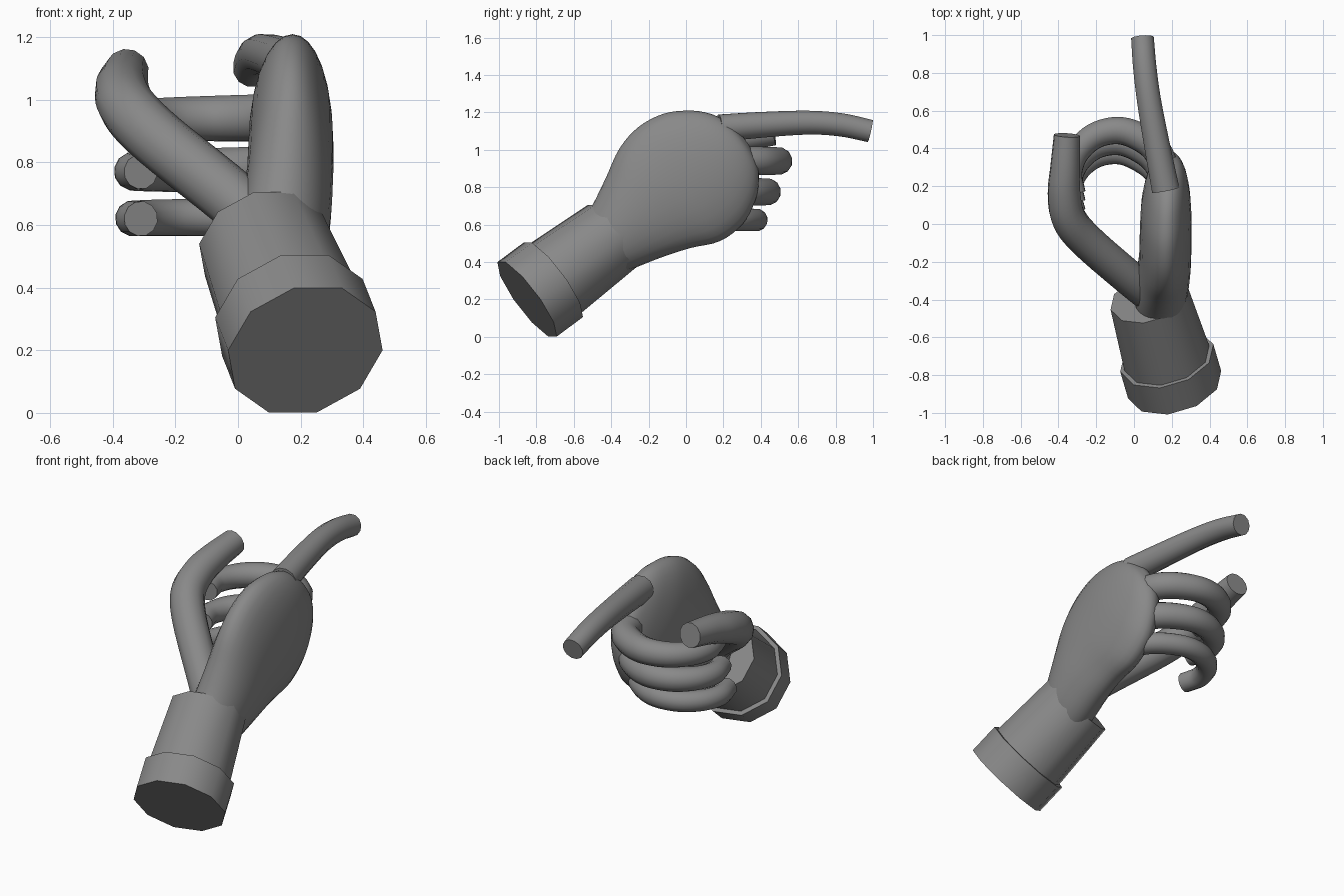
import bpy
import bmesh
from math import cos, sin, tau, radians
from mathutils import Vector

cube = bpy.data.objects.get("Cube")
if cube:
    bpy.data.objects.remove(cube, do_unlink=True)

grey = bpy.data.materials.new("plain grey")
grey.use_nodes = True
colour = (0.25, 0.25, 0.25, 1)
grey.diffuse_color = colour
grey.node_tree.nodes["Principled BSDF"].inputs["Base Color"].default_value = colour


def smooth_points(points, steps):
    """Resample a list of equal-length tuples with a Catmull-Rom spline."""
    p = [Vector(q) for q in points]
    p = [p[0] * 2 - p[1]] + p + [p[-1] * 2 - p[-2]]
    out = []
    for a, b, c, d in zip(p, p[1:], p[2:], p[3:]):
        for i in range(steps):
            t = i / steps
            out.append(0.5 * (2 * b + (c - a) * t + (2 * a - 5 * b + 4 * c - d) * t ** 2
                              + (3 * b - a - 3 * c + d) * t ** 3))
    return out + [p[-2]]


def ring(centre, u, v, sides):
    return [centre + u * cos(tau * i / sides) + v * sin(tau * i / sides) for i in range(sides)]


def loft(name, rings, angle=40):
    """Skin a row of rings and close both ends."""
    bm = bmesh.new()
    rows = [[bm.verts.new(co) for co in r] for r in rings]
    n = len(rows[0])
    for a, b in zip(rows, rows[1:]):
        for i in range(n):
            j = (i + 1) % n
            bm.faces.new((a[i], a[j], b[j], b[i]))
    bm.faces.new(rows[0])
    bm.faces.new(rows[-1])
    bmesh.ops.recalc_face_normals(bm, faces=bm.faces)
    mesh = bpy.data.meshes.new(name)
    bm.to_mesh(mesh)
    bm.free()
    mesh.materials.append(grey)
    obj = bpy.data.objects.new(name, mesh)
    bpy.context.collection.objects.link(obj)
    bpy.ops.object.select_all(action="DESELECT")
    obj.select_set(True)
    bpy.context.view_layer.objects.active = obj
    bpy.ops.object.shade_smooth_by_angle(angle=radians(angle))
    return obj


def tube(name, points, sides=12):
    """Round tube along (x, y, z, radius) points."""
    pts = smooth_points(points, 5)
    path = [p.to_3d() for p in pts]
    rings, u, last = [], None, None
    for i, c in enumerate(path):
        t = (path[min(i + 1, len(path) - 1)] - path[max(i - 1, 0)]).normalized()
        if u is None:
            u = t.orthogonal().normalized()
        else:
            u = last.rotation_difference(t) @ u
        last = t
        rings.append(ring(c, u * pts[i][3], t.cross(u) * pts[i][3], sides))
    return loft(name, rings)


# Forearm: ten-sided cuff and slightly tapered wrist on one slanted axis
axis = Vector((-0.23, 0.78, 0.58)).normalized()
side = Vector((-axis.y, axis.x, 0)).normalized()
up = axis.cross(side)
base = Vector((0.215, -0.85, 0.2))


def forearm_part(name, start, end, r0, r1):
    loft(name, [ring(base + axis * s, side * r, up * r, 10) for s, r in ((start, r0), (end, r1))])


forearm_part("cuff", 0, 0.18, 0.257, 0.257)
forearm_part("wrist", 0.1, 0.585, 0.238, 0.213)

# Palm: distance along, low edge, high edge, half thickness, sideways centre
sections = [
    (-0.10, -0.17, 0.17, 0.12, 0.135),
    (0.00, -0.197, 0.205, 0.14, 0.14),
    (0.15, -0.235, 0.285, 0.142, 0.155),
    (0.30, -0.283, 0.37, 0.138, 0.165),
    (0.45, -0.345, 0.405, 0.137, 0.168),
    (0.60, -0.342, 0.385, 0.132, 0.17),
    (0.72, -0.285, 0.32, 0.115, 0.174),
    (0.80, -0.212, 0.245, 0.092, 0.178),
    (0.85, -0.13, 0.155, 0.062, 0.18),
    (0.875, -0.02, 0.04, 0.015, 0.18),
]
along = Vector((0, 0.813, 0.582))
across = Vector((0, -0.582, 0.813))
palm_rings = []
for s, low, high, thick, x in smooth_points(sections, 4):
    centre = Vector((x, -0.385, 0.53)) + along * s + across * (low + high) / 2
    palm_rings.append(ring(centre, Vector((thick, 0, 0)), across * (high - low) / 2, 28))
loft("palm", palm_rings, 60)

# Pointing finger and raised thumb
tube("index_finger", [(0.168, 0.18, 1.115, 0.076), (0.125, 0.4, 1.133, 0.071),
                      (0.08, 0.65, 1.145, 0.066), (0.057, 0.83, 1.133, 0.064),
                      (0.045, 0.985, 1.1, 0.062)])
tube("thumb", [(0.1, -0.39, 0.57, 0.09), (-0.02, -0.29, 0.685, 0.093),
               (-0.25, -0.09, 0.87, 0.094), (-0.345, 0.03, 0.965, 0.093),
               (-0.37, 0.16, 1.025, 0.088), (-0.365, 0.3, 1.065, 0.079),
               (-0.355, 0.47, 1.093, 0.07)])

# Three curled fingers: height, tube radius, and steps back for each lower one
curl = [(0.18, 0.25), (0.12, 0.39), (0.02, 0.465), (-0.09, 0.495), (-0.21, 0.465),
        (-0.3, 0.38), (-0.335, 0.27), (-0.31, 0.16)]
fingers = [("middle_finger", 0.943, 0.078), ("ring_finger", 0.778, 0.076),
           ("little_finger", 0.628, 0.062)]
for k, (name, z, r) in enumerate(fingers):
    last = len(curl) - 1
    points = []
    for i, (x, y) in enumerate(curl):
        f = i / last
        points.append((x, y - k * (0.068 - 0.02 * f), z - 0.008 * f, r + (0.056 - r) * f ** 2))
    tube(name, points)
